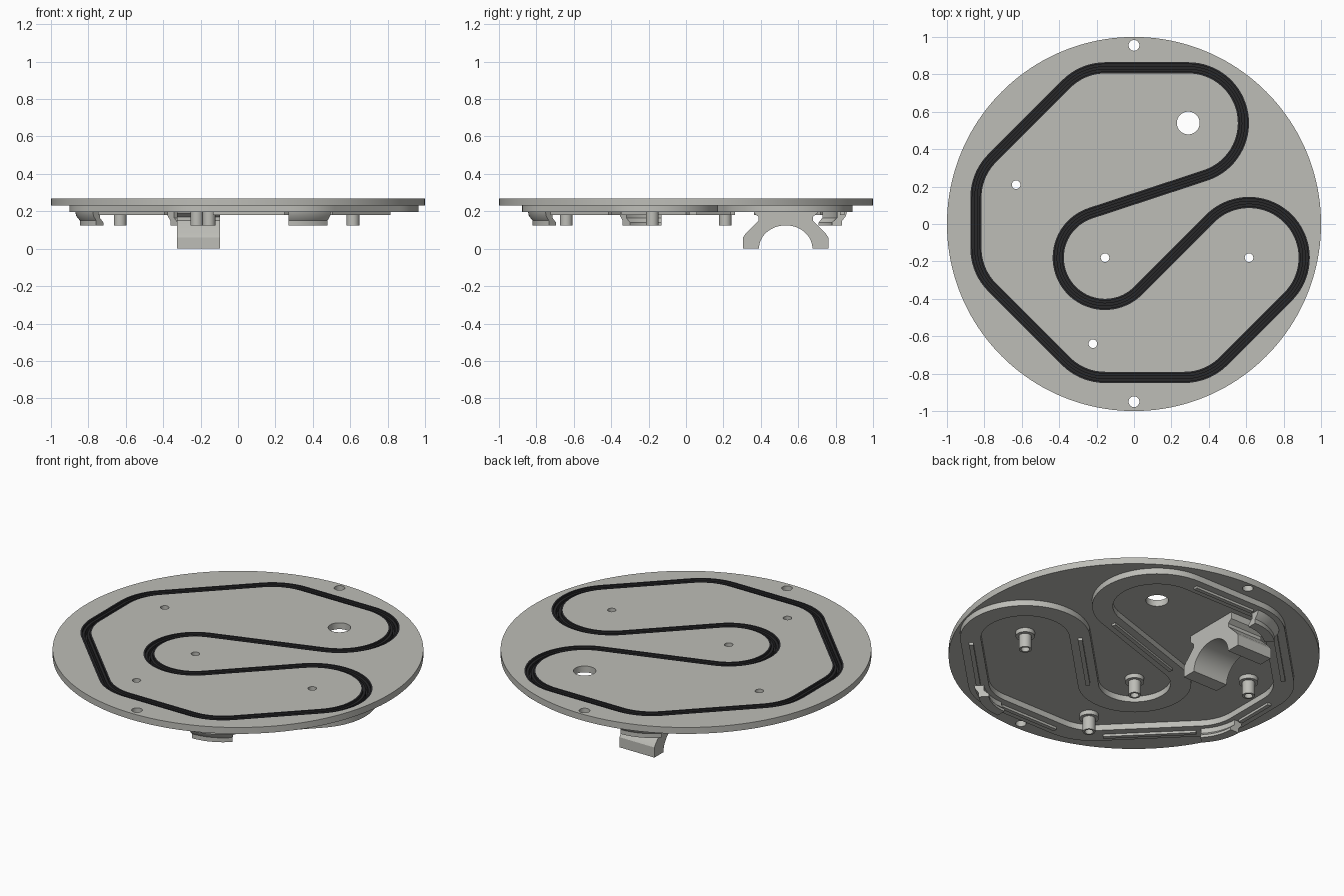
import bpy, bmesh, math

if "Cube" in bpy.data.objects:
    bpy.data.objects.remove(bpy.data.objects["Cube"])


def material(name, rgb):
    m = bpy.data.materials.new(name)
    m.diffuse_color = (*rgb, 1)
    m.use_nodes = True
    m.node_tree.nodes["Principled BSDF"].inputs["Base Color"].default_value = m.diffuse_color
    return m


GREY = material("warm_grey", (0.51, 0.51, 0.475))
BLACK = material("charcoal", (0.021, 0.021, 0.023))
parts = []


def make(name, bm, mat=GREY, keep=True):
    bmesh.ops.recalc_face_normals(bm, faces=bm.faces)
    me = bpy.data.meshes.new(name)
    bm.to_mesh(me)
    bm.free()
    ob = bpy.data.objects.new(name, me)
    bpy.context.collection.objects.link(ob)
    me.materials.append(mat)
    if keep:
        parts.append(ob)
    return ob


def cylinder(bm, x, y, r, z0, z1, n=32):
    ring = [(x + r * math.cos(2 * math.pi * i / n), y + r * math.sin(2 * math.pi * i / n)) for i in range(n)]
    lo = [bm.verts.new((*p, z0)) for p in ring]
    hi = [bm.verts.new((*p, z1)) for p in ring]
    bm.faces.new(lo)
    bm.faces.new(hi)
    for i in range(n):
        j = (i + 1) % n
        bm.faces.new((lo[i], lo[j], hi[j], hi[i]))


def sweep(bm, path, profile, closed=True):
    """Sweep an (offset to the left, z) profile along (x, y, heading) points."""
    rings = [[bm.verts.new((x - o * math.sin(t), y + o * math.cos(t), z)) for o, z in profile]
             for x, y, t in path]
    n, k = len(rings), len(profile)
    for i in range(n if closed else n - 1):
        a, b = rings[i], rings[(i + 1) % n]
        for j in range(k):
            bm.faces.new((a[j], a[(j + 1) % k], b[(j + 1) % k], b[j]))
    if not closed:
        bm.faces.new(rings[0])
        bm.faces.new(rings[-1])


def cut(ob, cutter):
    mod = ob.modifiers.new("cut", 'BOOLEAN')
    mod.operation = 'DIFFERENCE'
    mod.solver = 'EXACT'
    mod.object = cutter
    bpy.context.view_layer.objects.active = ob
    bpy.ops.object.modifier_apply(modifier=mod.name)


# Track centreline: arcs joined by tangents (x, y, radius, turn; -1 is clockwise)
R = 0.295
arcs = [(0.29, 0.54, R, -1), (-0.155, -0.18, 0.25, 1), (0.615, -0.18, R, -1), (0.27, -0.525, R, -1),
        (-0.155, -0.525, R, -1), (-0.55, -0.13, R, -1), (-0.55, 0.143, R, -1), (-0.153, 0.54, R, -1)]
heading = []
for i, (x, y, r, s) in enumerate(arcs):
    x2, y2, r2, s2 = arcs[(i + 1) % len(arcs)]
    dx, dy = x2 - x, y2 - y
    heading.append(math.atan2(dy, dx) - math.asin((s2 * r2 - s * r) / math.hypot(dx, dy)))
arc_paths = []
for i, (x, y, r, s) in enumerate(arcs):
    t0 = heading[i - 1]
    turn = ((heading[i] - t0) * s) % (2 * math.pi)
    n = max(4, round(turn / math.radians(5)))
    pts = []
    for j in range(n + 1):
        t = t0 + s * turn * j / n
        pts.append((x + s * r * math.sin(t), y - s * r * math.cos(t), t))
    arc_paths.append(pts)
track = [p for a in arc_paths for p in a]

# Helper cutters: groove and drilled holes
POSTS = [(-0.63, 0.21), (-0.155, -0.18), (0.615, -0.18), (-0.22, -0.64)]
bm = bmesh.new()
sweep(bm, track, [(-0.03, 0.1), (0.03, 0.1), (0.03, 0.3), (-0.03, 0.3)])
groove_cutter = make("groove_cutter", bm, keep=False)
bm = bmesh.new()
for x, y in POSTS:
    cylinder(bm, x, y, 0.023, 0.05, 0.3)
for y in (-0.95, 0.955):
    cylinder(bm, 0, y, 0.029, 0.05, 0.3)
cylinder(bm, 0.29, 0.54, 0.061, 0.05, 0.3, 48)
hole_cutter = make("hole_cutter", bm, keep=False)

# Round deck
bm = bmesh.new()
cylinder(bm, 0, 0, 1, 0.23, 0.268, 160)
deck = make("deck", bm)
cut(deck, groove_cutter)
cut(deck, hole_cutter)

# Channel hanging under the deck, and the dark slotted lining inside it
bm = bmesh.new()
sweep(bm, track, [(-0.056, 0.195), (0.056, 0.195), (0.056, 0.23), (0.03, 0.23),
                  (0.03, 0.21), (-0.03, 0.21), (-0.03, 0.23), (-0.056, 0.23)])
make("channel", bm)
half = [(0.006, 0.225), (0.006, 0.255), (0.02, 0.255), (0.02, 0.268), (0.03, 0.268), (0.03, 0.21)]
bm = bmesh.new()
sweep(bm, track, half + [(-o, z) for o, z in reversed(half)])
make("track_lining", bm, BLACK)

# Narrow ribs under the straight runs
bm = bmesh.new()
for i in range(len(arcs)):
    a, b = arc_paths[i][-1], arc_paths[(i + 1) % len(arcs)][0]
    mix = lambda f: (a[0] + (b[0] - a[0]) * f, a[1] + (b[1] - a[1]) * f, heading[i])
    sweep(bm, [mix(0.05), mix(0.95)],
          [(-0.012, 0.181), (0.012, 0.181), (0.012, 0.197), (-0.012, 0.197)], False)
make("under_ribs", bm)

# Flared feet under three of the corners
bm = bmesh.new()
for i in (3, 5, 7):
    sweep(bm, arc_paths[i], [(0.0, 0.124), (-0.055, 0.124), (-0.055, 0.14), (-0.028, 0.165),
                             (-0.028, 0.197), (0.025, 0.197), (0.02, 0.175), (0.0, 0.15)], False)
make("corner_feet", bm)

# Hollow posts with a collar against the deck
for i, (x, y) in enumerate(POSTS):
    bm = bmesh.new()
    cylinder(bm, x, y, 0.034, 0.124, 0.21)
    post = make(f"post_{i + 1}", bm)
    bm = bmesh.new()
    cylinder(bm, x, y, 0.052, 0.205, 0.23)
    collar = make(f"post_collar_{i + 1}", bm)
    cut(post, hole_cutter)
    cut(collar, hole_cutter)

# Arched cradle: symmetric (y, z) profile pushed along x
C = 0.533
outer = [(0.228, 0.0), (0.228, 0.06), (0.215, 0.08), (0.145, 0.15), (0.145, 0.17), (0.17, 0.19), (0.17, 0.23)]
inner = [(0.143 * math.cos(a), 0.125 * math.sin(a)) for a in (math.pi * i / 24 for i in range(25))]
profile = [(C + y, z) for y, z in outer] + [(C - y, z) for y, z in reversed(outer)]
profile += [(C + y, z) for y, z in reversed(inner)]
bm = bmesh.new()
ends = [[bm.verts.new((x, y, z)) for y, z in profile] for x in (-0.325, -0.095)]
for e in ends:
    bm.faces.new(e)
for i in range(len(profile)):
    j = (i + 1) % len(profile)
    bm.faces.new((ends[0][i], ends[0][j], ends[1][j], ends[1][i]))
make("cradle", bm)

# Remove helpers, then smooth the curved walls
for c in (groove_cutter, hole_cutter):
    bpy.data.objects.remove(c)
for ob in parts:
    bpy.ops.object.select_all(action='DESELECT')
    ob.select_set(True)
    bpy.context.view_layer.objects.active = ob
    bpy.ops.object.shade_smooth_by_angle(angle=math.radians(30))
